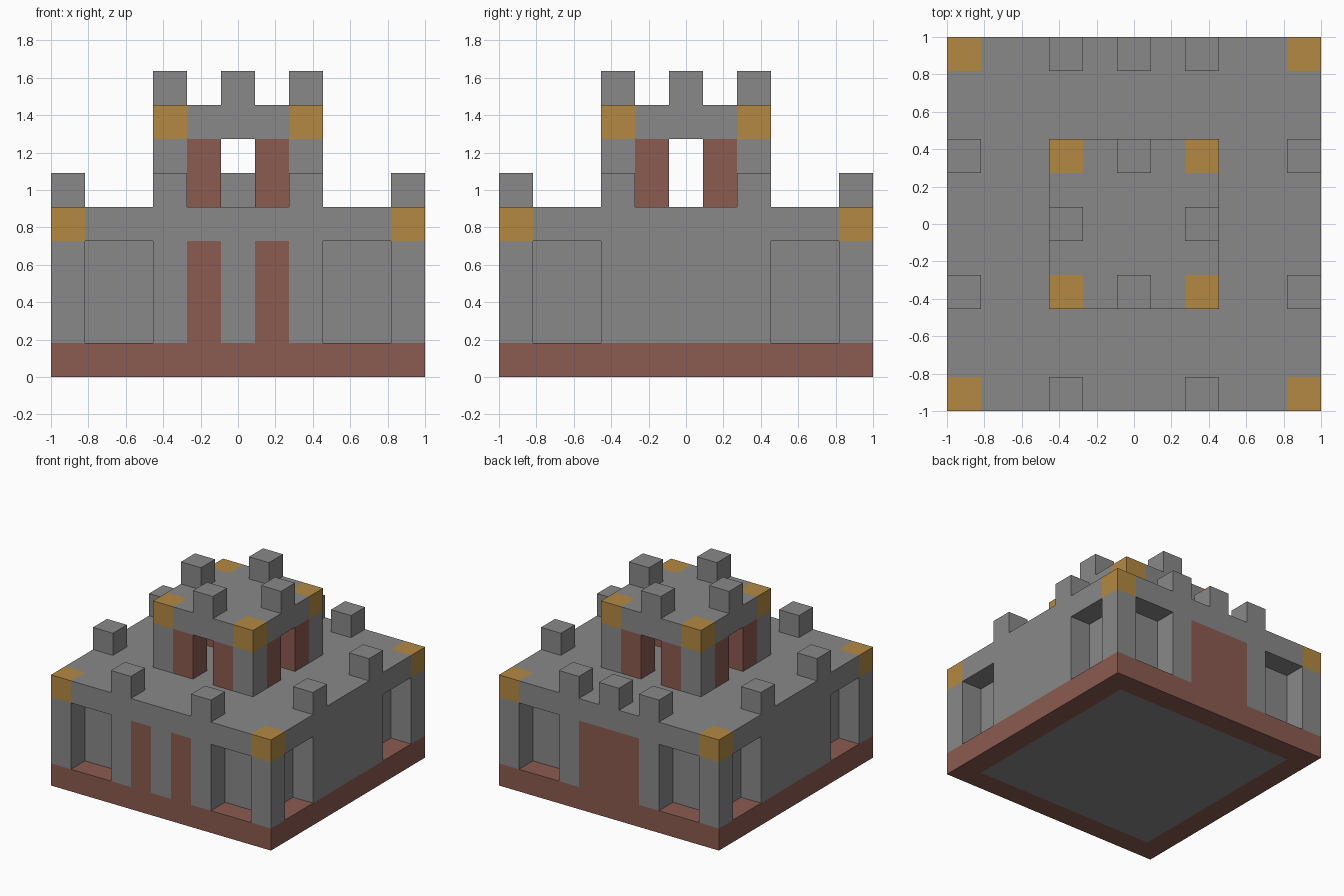
import bpy
import bmesh
from mathutils import Matrix, Vector

cube = bpy.data.objects.get("Cube")
if cube:
    bpy.data.objects.remove(cube, do_unlink=True)

N = 11          # blocks along each side
U = 2 / N       # size of one block


def material(name, rgb):
    m = bpy.data.materials.new(name)
    m.use_nodes = True
    m.diffuse_color = (*rgb, 1)
    m.node_tree.nodes["Principled BSDF"].inputs["Base Color"].default_value = (*rgb, 1)
    return m


STONE = material("grey stone", (0.25, 0.25, 0.25))
BROWN = material("red brown", (0.26, 0.105, 0.082))
GOLD = material("gold", (0.45, 0.25, 0.055))


def finish(name, bm, mat):
    bmesh.ops.recalc_face_normals(bm, faces=bm.faces)
    mesh = bpy.data.meshes.new(name)
    bm.to_mesh(mesh)
    bm.free()
    mesh.materials.append(mat)
    obj = bpy.data.objects.new(name, mesh)
    bpy.context.scene.collection.objects.link(obj)
    return obj


def block(name, mat, x, y, z, w=1, d=1, h=1):
    """Box given by its low corner and size, counted in blocks."""
    bm = bmesh.new()
    centre = Vector((x + w / 2 - N / 2, y + d / 2 - N / 2, z + h / 2)) * U
    bmesh.ops.create_cube(bm, size=1, matrix=Matrix.Translation(centre)
                          @ Matrix.Diagonal((w * U, d * U, h * U, 1)))
    return finish(name, bm, mat)


def corners(name, mat, low, high, z, h=1):
    """One block on each corner of a square."""
    for x in (low, high):
        for y in (low, high):
            side = ("front" if y == low else "back") + ("_right" if x == low else "_left")
            block(f"{name}_{side}", mat, x, y, z, h=h)


def notched_slab(name, low, high, z):
    """Square slab with its four corner blocks left out."""
    a, b = low - N / 2, high + 1 - N / 2
    outline = []
    for sx, sy in ((1, 1), (-1, 1), (-1, -1), (1, -1)):
        notch = [(b, b - 1), (b - 1, b - 1), (b - 1, b)]
        if sx * sy < 0:
            notch.reverse()
        outline += [(sx * px, sy * py) for px, py in notch]
    bm = bmesh.new()
    face = bm.faces.new([bm.verts.new((px * U, py * U, z * U)) for px, py in outline])
    top = bmesh.ops.extrude_face_region(bm, geom=[face])
    bmesh.ops.translate(bm, vec=(0, 0, U),
                        verts=[v for v in top["geom"] if isinstance(v, bmesh.types.BMVert)])
    return finish(name, bm, STONE)


# Foundation: brown rim round a grey floor
block("foundation_floor", STONE, 1, 1, 0, 9, 9)
for label, y in (("front", 0), ("back", 10)):
    block(f"foundation_rim_{label}", BROWN, 0, y, 0, w=N)
for label, x in (("right", 0), ("left", 10)):
    block(f"foundation_rim_{label}", BROWN, x, 1, 0, d=9)

# Keep body, corner pillars and projecting wall pieces
block("keep_core", STONE, 1, 1, 1, 9, 9, 3)
corners("keep_pillar", STONE, 0, 10, 1, h=3)
for label, x in (("right", 0), ("left", 10)):
    block(f"side_wall_{label}", STONE, x, 3, 1, d=5, h=3)
for label, y in (("front", 0), ("back", 10)):
    for x in (3, 7):
        block(f"door_pier_{label}", STONE, x, y, 1, h=3)
for x in (4, 6):
    block("front_door", BROWN, x, 0, 1, h=3)
block("front_door_post", STONE, 5, 0, 1, h=3)
block("back_door", BROWN, 4, 10, 1, w=3, h=3)

# Keep roof with gold corners and battlements
notched_slab("keep_roof", 0, 10, 4)
corners("keep_gold_corner", GOLD, 0, 10, 4)
for i in (3, 7):
    for edge in (0, 10):
        block("keep_merlon_side", STONE, edge, i, 5)
        block("keep_merlon_end", STONE, i, edge, 5)
block("keep_merlon_back_middle", STONE, 5, 10, 5)

# Hollow tower: stone corners, brown panels beside four open doorways
corners("tower_pillar", STONE, 3, 7, 5, h=2)
for i in (4, 6):
    for edge in (3, 7):
        block("tower_panel_end", BROWN, i, edge, 5, h=2)
        block("tower_panel_side", BROWN, edge, i, 5, h=2)

# Tower roof with gold corners and battlements
notched_slab("tower_roof", 3, 7, 7)
corners("tower_gold_corner", GOLD, 3, 7, 7)
for edge in (3, 7):
    block("tower_merlon_side", STONE, edge, 5, 8)
    block("tower_merlon_end", STONE, 5, edge, 8)
